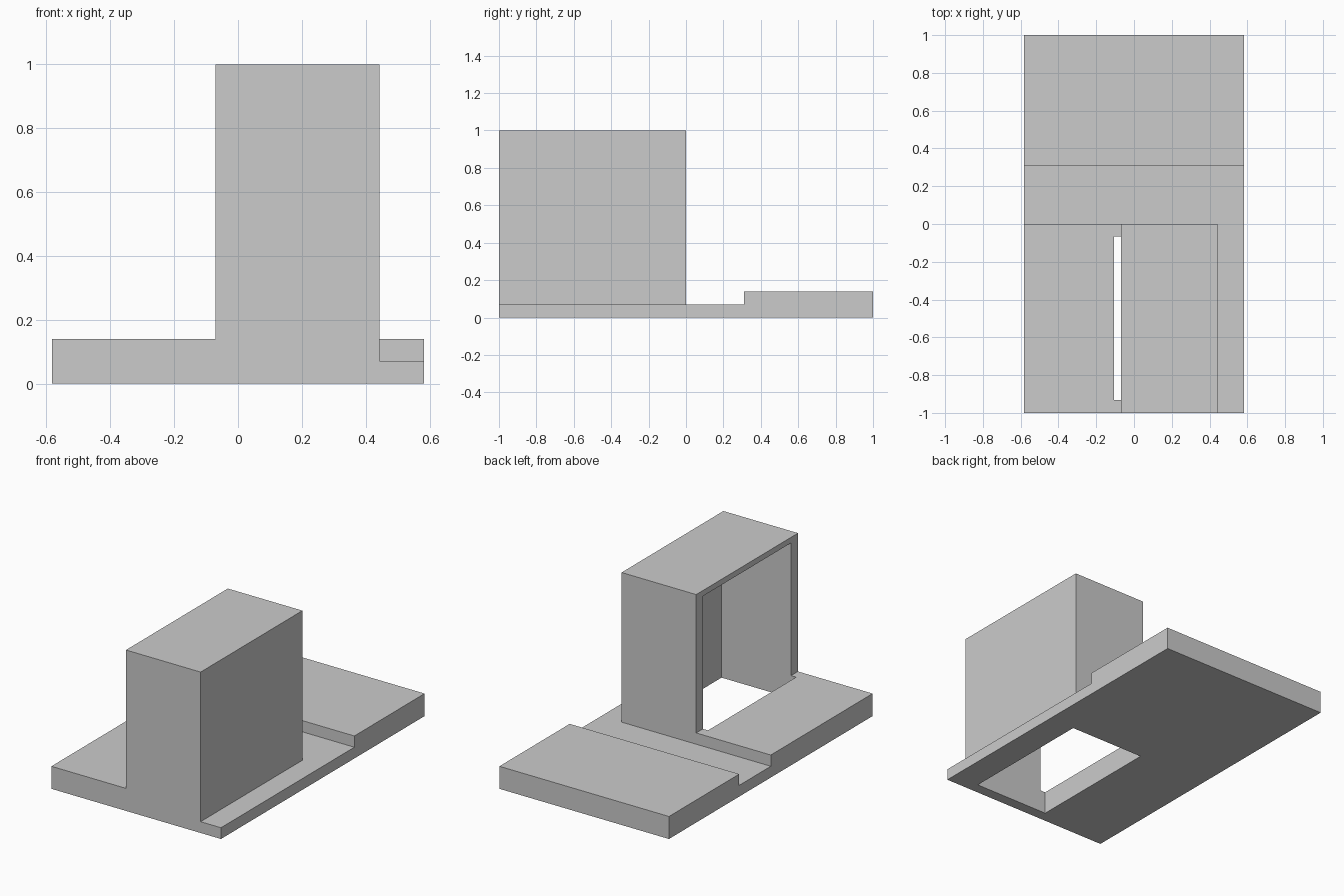
import bpy, bmesh, math
from mathutils import Vector

cube = bpy.data.objects.get("Cube")
if cube:
    bpy.data.objects.remove(cube, do_unlink=True)

# Single plain grey
GREY = (0.6, 0.6, 0.6, 1.0)
grey = bpy.data.materials.new("plain_grey")
grey.use_nodes = True
grey.diffuse_color = GREY
grey.node_tree.nodes["Principled BSDF"].inputs["Base Color"].default_value = GREY


def extrude_profile(name, points, place, start, end):
    """Extrude a 2D profile; place(u, v, t) maps it into space."""
    bm = bmesh.new()
    face = bm.faces.new([bm.verts.new(place(u, v, start)) for u, v in points])
    moved = bmesh.ops.extrude_face_region(bm, geom=[face])["geom"]
    shift = Vector(place(0, 0, end)) - Vector(place(0, 0, start))
    bmesh.ops.translate(bm, vec=shift,
                        verts=[g for g in moved if isinstance(g, bmesh.types.BMVert)])
    bmesh.ops.recalc_face_normals(bm, faces=bm.faces)
    mesh = bpy.data.meshes.new(name)
    bm.to_mesh(mesh)
    bm.free()
    mesh.materials.append(grey)
    obj = bpy.data.objects.new(name, mesh)
    bpy.context.collection.objects.link(obj)
    return obj


def combine(target, other, operation):
    """Apply an exact boolean and remove the helper."""
    mod = target.modifiers.new(operation.lower(), "BOOLEAN")
    mod.operation = operation
    mod.solver = "EXACT"
    mod.object = other
    bpy.context.view_layer.objects.active = target
    bpy.ops.object.modifier_apply(modifier=mod.name)
    bpy.data.objects.remove(other, do_unlink=True)


def along_y(u, v, t):
    return (u, t, v)


def along_x(u, v, t):
    return (t, u, v)


HALF = 0.583            # half the base width
LOW, HIGH = 0.07, 0.14  # groove floor and slab top
LEFT, RIGHT = -0.07, 0.443

# Front half: raised slab, tall housing and low ledge in one profile
body = extrude_profile(
    "housing_on_base",
    [(-HALF, 0), (HALF, 0), (HALF, LOW), (RIGHT, LOW),
     (RIGHT, 1), (LEFT, 1), (LEFT, HIGH), (-HALF, HIGH)],
    along_y, -1, 0)

# Back half: cross groove and raised rear slab
rear = extrude_profile(
    "rear_slab",
    [(0, 0), (1, 0), (1, HIGH), (0.31, HIGH), (0.31, LOW), (0, LOW)],
    along_x, -HALF, HALF)
combine(body, rear, "UNION")

# Cavity open at the side and through the floor
WALL = 0.035
cavity = extrude_profile(
    "cavity_cutter",
    [(LEFT - WALL, -0.1), (RIGHT - WALL, -0.1),
     (RIGHT - WALL, 1 - WALL), (LEFT - WALL, 1 - WALL)],
    along_y, -0.932, -0.066)
cavity.hide_render = True
combine(body, cavity, "DIFFERENCE")

# Merge coplanar faces left by the cuts
bm = bmesh.new()
bm.from_mesh(body.data)
bmesh.ops.remove_doubles(bm, verts=bm.verts, dist=0.0001)
bmesh.ops.dissolve_limit(bm, angle_limit=math.radians(1),
                         verts=bm.verts, edges=bm.edges)
bm.to_mesh(body.data)
bm.free()
